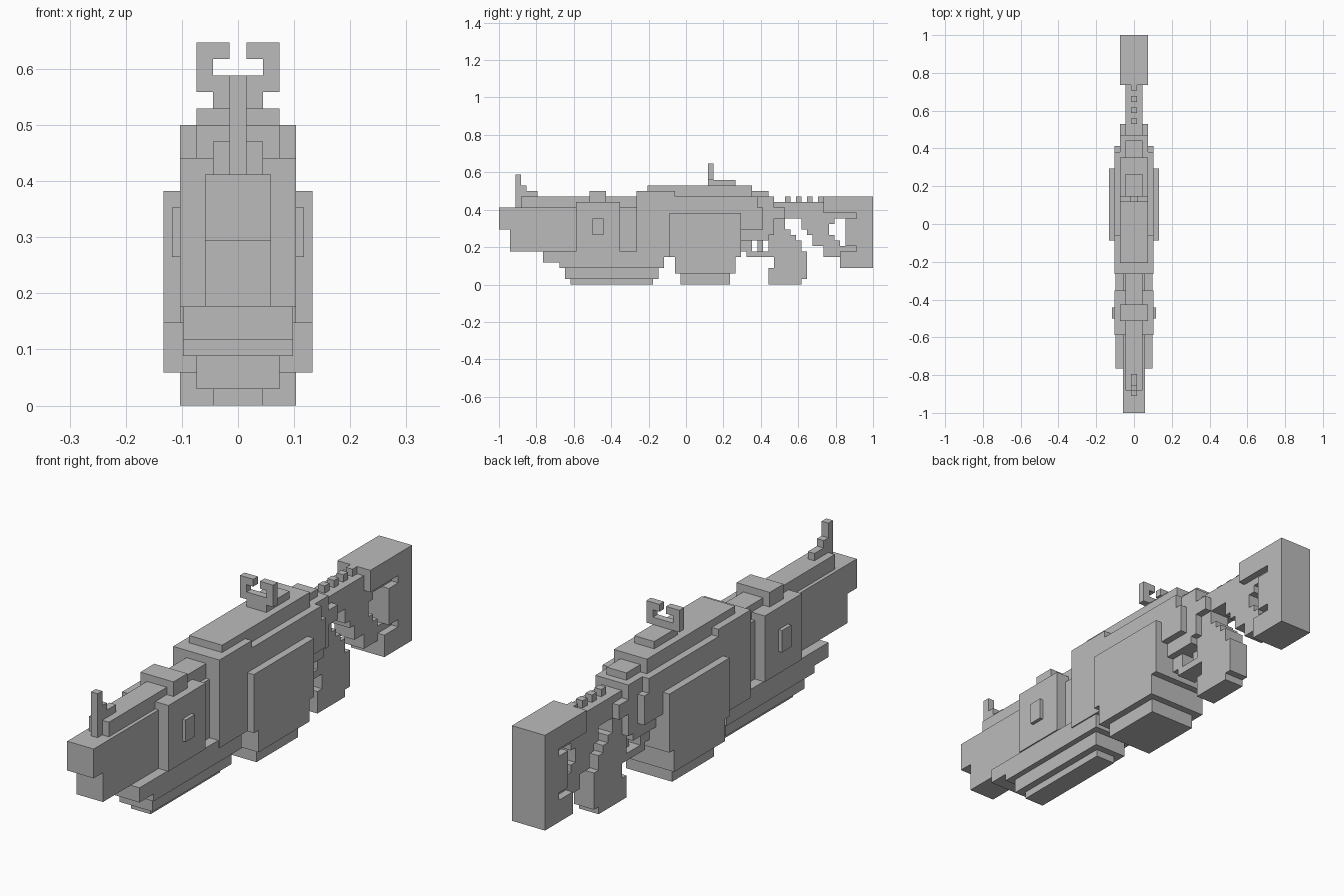
import bpy
import bmesh

cube = bpy.data.objects.get("Cube")
if cube:
    bpy.data.objects.remove(cube, do_unlink=True)

UNIT = 2 / 68  # one block of the model's grid

grey = bpy.data.materials.new("plain_grey")
grey.use_nodes = True
grey.diffuse_color = (0.5, 0.5, 0.5, 1)
shader = next(n for n in grey.node_tree.nodes if n.type == "BSDF_PRINCIPLED")
shader.inputs["Base Color"].default_value = (0.5, 0.5, 0.5, 1)


def slab(name, outline, left, right):
    """Extrude a (y, z) outline across x, all in grid blocks."""
    bm = bmesh.new()
    verts = [bm.verts.new((left * UNIT, y * UNIT, z * UNIT)) for y, z in outline]
    face = bm.faces.new(verts)
    grown = bmesh.ops.extrude_face_region(bm, geom=[face])["geom"]
    moved = [v for v in grown if isinstance(v, bmesh.types.BMVert)]
    bmesh.ops.translate(bm, verts=moved, vec=((right - left) * UNIT, 0, 0))
    bmesh.ops.recalc_face_normals(bm, faces=bm.faces)
    mesh = bpy.data.meshes.new(name)
    bm.to_mesh(mesh)
    bm.free()
    mesh.materials.append(grey)
    obj = bpy.data.objects.new(name, mesh)
    bpy.context.collection.objects.link(obj)
    return obj


def profile(name, half, outline):
    return slab(name, outline, -half, half)


def box(name, half, front, back, low, high):
    return profile(name, half, [(front, low), (back, low), (back, high), (front, high)])


# Barrel with overhanging muzzle, top rail and front sight
profile("barrel", 2, [(-34, 14), (-34, 10), (-32, 10), (-32, 6), (-8, 6), (-8, 14)])
box("top_rail", 1.5, -30, -8, 14, 16)
profile("front_sight", 0.5, [(-31, 14), (-31, 20), (-30, 20), (-30, 18), (-29, 18),
                             (-29, 17), (-27, 17), (-27, 15), (-30, 15), (-30, 14)])

# Front block with its strap and side buttons
box("front_block", 3.5, -20, -12, 6, 15)
box("block_strap", 2.5, -17.5, -14.5, 14, 17)
box("side_buttons", 4, -17, -15, 9, 12)

# Stepped handguard under the barrel
profile("handguard", 3.33, [(-26, 6), (-26, 4), (-23, 4), (-23, 3), (-4, 3), (-4, 6)])
box("handguard_keel", 2.5, -22, -5, 1, 3)
box("handguard_foot", 1.5, -21, -6, 0, 1)

# Receiver, its side panels and the top ridge
profile("receiver", 3.5, [(-9, 17), (-9, 5), (10, 5), (10, 10), (14, 10),
                          (14, 14), (13, 14), (13, 16), (-2, 16), (-2, 17)])
profile("receiver_back", 2.5, [(9, 16), (9, 8), (15, 8), (15, 9), (16, 9), (16, 12),
                               (18, 12), (18, 14), (16, 14), (16, 16)])
box("top_ridge", 2.5, -7, 12, 15, 18)
box("ridge_step", 1.5, 12, 15, 15, 17)
box("side_panels", 4.5, -3, 10, 5, 13)

# Magazine
box("magazine", 4.5, -2, 9, 2, 5)
box("magazine_foot", 3.5, -1, 8, 0, 2)

# Rear sight: base, crossbar and a hooked prong on each side
box("rear_sight_base", 1.5, 4, 9, 18, 19)
box("rear_sight_bar", 2.5, 4, 5, 19, 20)
prong = [(4, 20), (5, 20), (5, 22), (4, 22)]
hook = [(4, 21), (5, 21), (5, 22), (4, 22)]
for side, sign in (("left", 1), ("right", -1)):
    slab(side + "_prong", prong, sign * 1.5, sign * 2.5)
    slab(side + "_hook", hook, sign * 0.5, sign * 1.5)

# Trigger and guard
profile("trigger_guard", 1.5, [(10, 8), (10, 6), (11, 6), (11, 5), (15, 5), (15, 6),
                               (12, 6), (12, 8)])
box("trigger", 0.5, 13, 14, 6, 8)

# Pistol grip
profile("grip", 1.5, [(15, 12), (18, 12), (18, 10), (19, 10), (19, 9), (20, 9), (20, 8),
                      (21, 8), (21, 6), (22, 6), (22, 1), (21, 1), (21, 0), (15, 0),
                      (15, 3), (16, 3), (16, 5), (15, 5)])

# Stock neck with teeth along the top
profile("stock_neck", 1.5, [(15, 15), (26, 15), (26, 13), (31, 13), (31, 12), (27, 12),
                            (27, 11), (26, 11), (26, 9), (27, 9), (27, 8), (28, 8),
                            (28, 7), (31, 7), (31, 5), (25, 5), (25, 7), (23, 7),
                            (23, 9), (22, 9), (22, 10), (21, 10), (21, 12), (15, 12)])
for i in range(4):
    start = 18 + 2 * i
    box("neck_tooth", 0.5, start, start + 1, 15, 16)

# Shoulder stock
profile("stock", 2.5, [(25, 16), (34, 16), (34, 3), (28, 3), (28, 6), (31, 6), (31, 7),
                       (29, 7), (29, 12), (31, 12), (31, 13), (25, 13)])
